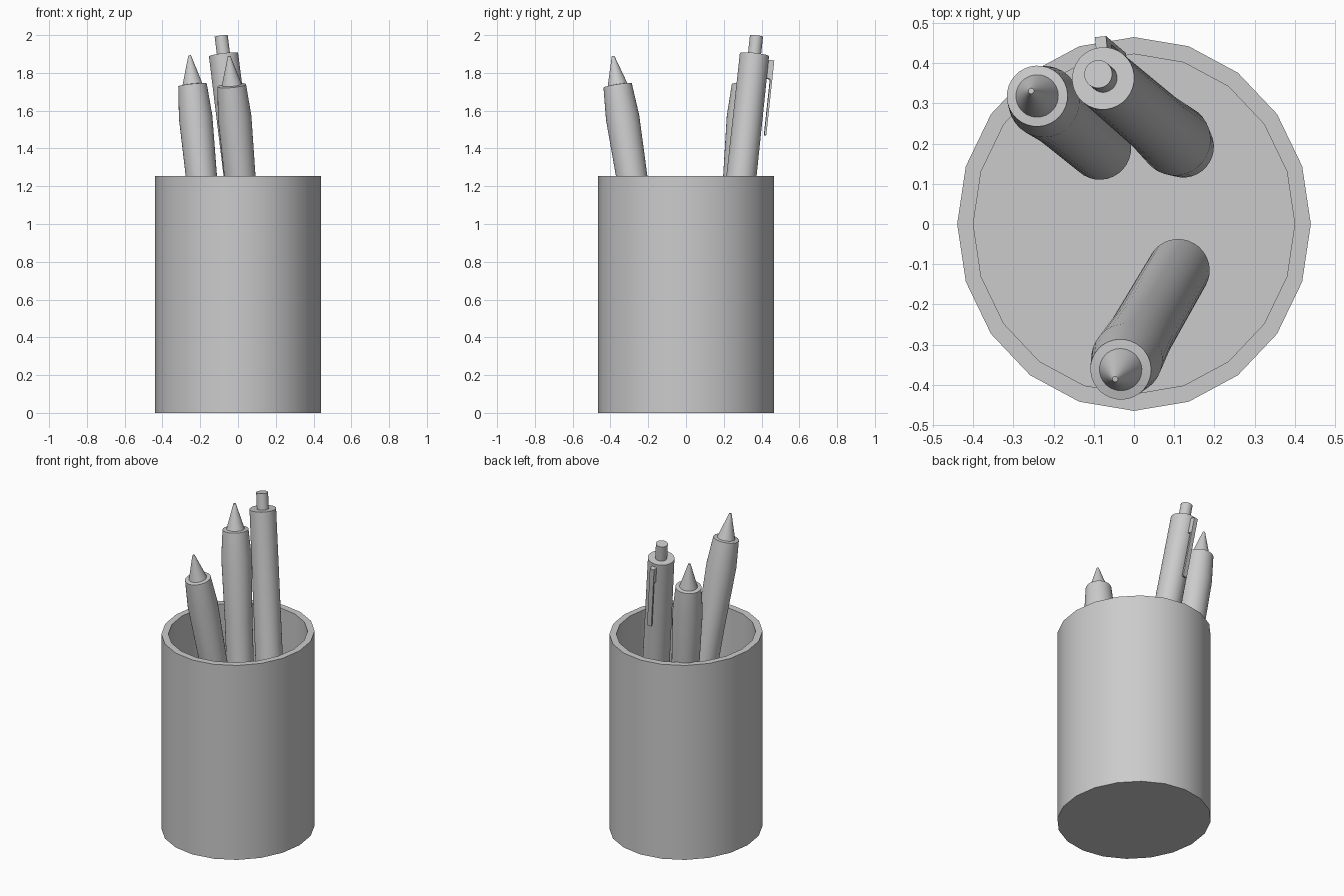
import bpy, bmesh, math
from mathutils import Vector, Matrix

if "Cube" in bpy.data.objects:
    bpy.data.objects.remove(bpy.data.objects["Cube"])


def make_object(name, bm, matrix=None):
    bmesh.ops.recalc_face_normals(bm, faces=bm.faces)
    me = bpy.data.meshes.new(name)
    bm.to_mesh(me)
    bm.free()
    ob = bpy.data.objects.new(name, me)
    bpy.context.collection.objects.link(ob)
    if matrix is not None:
        ob.matrix_world = matrix
    bpy.ops.object.select_all(action='DESELECT')
    bpy.context.view_layer.objects.active = ob
    ob.select_set(True)
    bpy.ops.object.shade_smooth_by_angle(angle=math.radians(30))
    return ob


def lathe(bm, profile, sides, y_scale=1.0):
    """Revolve (radius, height) points around z and cap both ends."""
    rings = []
    for r, z in profile:
        rings.append([bm.verts.new((r * math.cos(2 * math.pi * i / sides),
                                    r * math.sin(2 * math.pi * i / sides) * y_scale, z))
                      for i in range(sides)])
    for a, b in zip(rings, rings[1:]):
        for i in range(sides):
            j = (i + 1) % sides
            bm.faces.new((a[i], a[j], b[j], b[i]))
    bm.faces.new(rings[0])
    bm.faces.new(rings[-1])


def add_box(bm, lo, hi):
    lo, hi = Vector(lo), Vector(hi)
    size = hi - lo
    bmesh.ops.create_cube(bm, size=1, matrix=Matrix.Translation((lo + hi) / 2)
                          @ Matrix.Diagonal((*size, 1)))


# Cup: slightly oval 20-sided shell with a floor
bm = bmesh.new()
lathe(bm, [(0.44, 0), (0.44, 1.255), (0.40, 1.255), (0.40, 0.03)], 20, 0.465 / 0.44)
make_object("cup", bm)

# Pens: writing tip at local z = 0, push button at z = LENGTH, clip towards local y
LENGTH = 1.88
BODY_END = LENGTH - 0.10
PROFILE = [(0.007, 0), (0.053, 0.155), (0.076, 0.158), (0.089, 0.33), (0.081, 0.72),
           (0.078, BODY_END), (0.035, BODY_END), (0.035, LENGTH)]


def pen(name, tip, toward_tail, clip_side):
    z = Vector(toward_tail).normalized()
    x = Vector(clip_side).cross(z).normalized()
    y = z.cross(x)
    frame = Matrix.Translation(tip) @ Matrix((x, y, z)).transposed().to_4x4()
    bm = bmesh.new()
    lathe(bm, PROFILE, 32)
    make_object(name + "_barrel", bm, frame)
    # Clip: mounting block plus a thin strip standing off the barrel
    bm = bmesh.new()
    add_box(bm, (-0.014, 0.065, BODY_END - 0.12), (0.014, 0.107, BODY_END - 0.02))
    add_box(bm, (-0.014, 0.096, BODY_END - 0.42), (0.014, 0.107, BODY_END - 0.12))
    make_object(name + "_clip", bm, frame)


pen("back_left_pen", (-0.256, 0.331, 1.893), (0.097, -0.081, -1), (-0.6, 0.8, 0))
pen("front_pen", (-0.047, -0.386, 1.889), (0.090, -0.155 * -1, -1), (-0.5, -0.85, 0))

# Third pen stands tip down, so its tip is found from the button end
up = Vector((-0.125, 0.107, 1)).normalized()
pen("upside_down_pen", Vector((-0.089, 0.373, 1.995)) - up * LENGTH, up, (-0.1, 1, 0))
